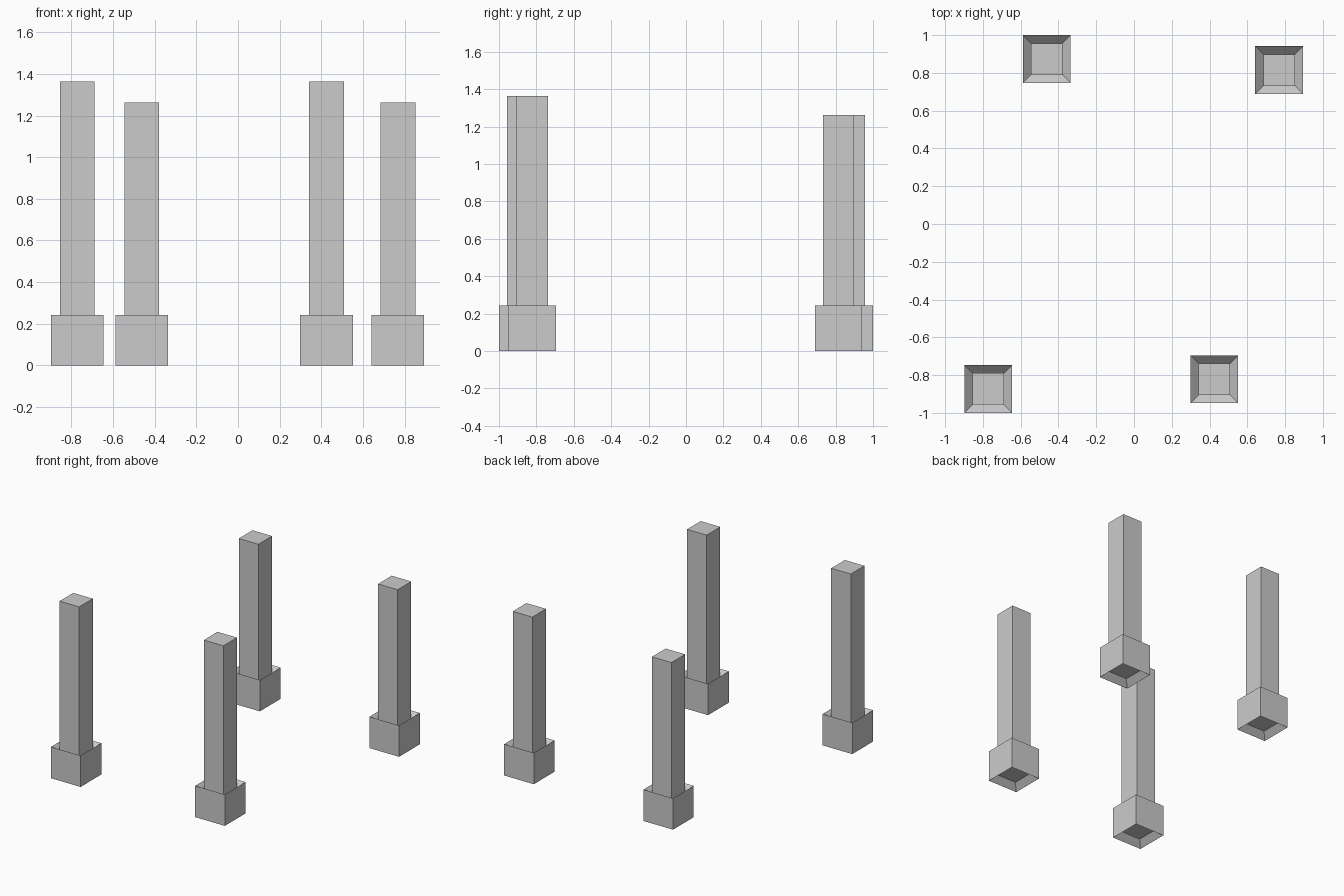
import bpy, bmesh
from mathutils import Vector

if "Cube" in bpy.data.objects:
    bpy.data.objects.remove(bpy.data.objects["Cube"])

BASE, POST = 0.253, 0.167      # square widths
BASE_H, SINK = 0.242, 0.046    # base height, depth of the sloping recesses


def inset_end(bm, face, depth):
    # Inset an end face and sink it into the block along its normal
    inset = (BASE - POST) / 2
    bmesh.ops.inset_region(bm, faces=[face], thickness=inset, use_even_offset=True)
    bmesh.ops.translate(bm, verts=face.verts, vec=-face.normal * depth)


def add_post(name, x, y, height):
    bm = bmesh.new()
    # Base block
    bmesh.ops.create_cube(bm, size=1)
    for v in bm.verts:
        v.co = Vector((v.co.x * BASE, v.co.y * BASE, (v.co.z + 0.5) * BASE_H))
    bm.normal_update()
    top = max(bm.faces, key=lambda f: f.calc_center_median().z)
    bottom = min(bm.faces, key=lambda f: f.calc_center_median().z)
    # Sloping recesses below and above
    inset_end(bm, bottom, SINK)
    inset_end(bm, top, SINK)
    # Shaft rising out of the upper recess
    ext = bmesh.ops.extrude_discrete_faces(bm, faces=[top])
    for v in ext["faces"][0].verts:
        v.co.z = height
    bmesh.ops.recalc_face_normals(bm, faces=bm.faces)
    mesh = bpy.data.meshes.new(name)
    bm.to_mesh(mesh)
    bm.free()
    obj = bpy.data.objects.new(name, mesh)
    obj.location = (x, y, 0)
    bpy.context.collection.objects.link(obj)


# Tall front posts, shorter back posts
add_post("front_left_post", -0.772, -0.873, 1.363)
add_post("front_right_post", 0.425, -0.822, 1.363)
add_post("back_left_post", -0.462, 0.873, 1.263)
add_post("back_right_post", 0.768, 0.815, 1.263)
